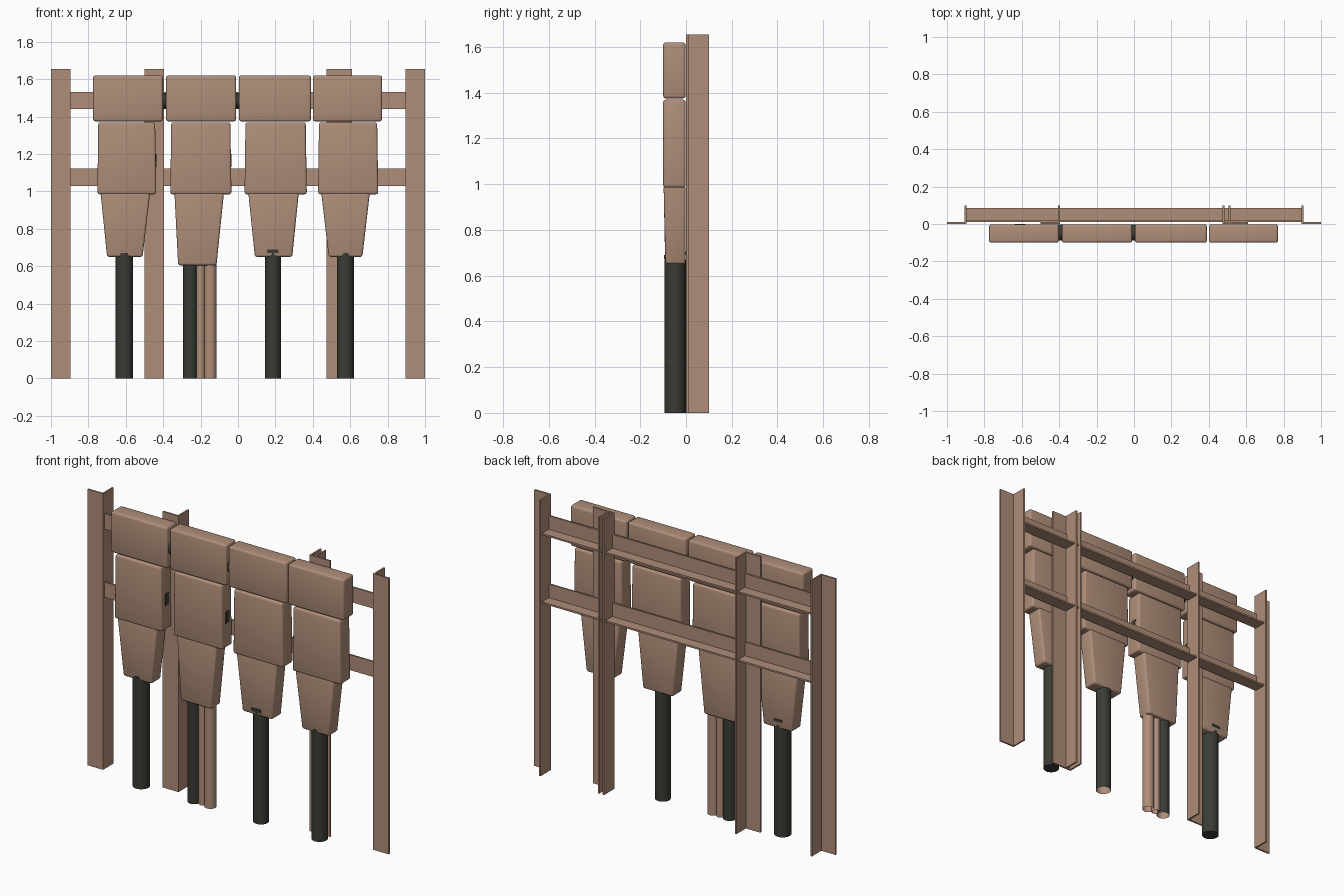
import bpy, bmesh, math
from mathutils import Matrix

if "Cube" in bpy.data.objects:
    bpy.data.objects.remove(bpy.data.objects["Cube"])


def material(name, rgb):
    m = bpy.data.materials.new(name)
    m.diffuse_color = (*rgb, 1)
    m.use_nodes = True
    m.node_tree.nodes["Principled BSDF"].inputs["Base Color"].default_value = m.diffuse_color
    return m


BROWN = material("warm_brown", (0.43, 0.27, 0.19))
DARK = material("charcoal", (0.042, 0.045, 0.035))


def finish(bm, name, mat, smooth=True):
    bmesh.ops.recalc_face_normals(bm, faces=bm.faces[:])
    mesh = bpy.data.meshes.new(name)
    bm.to_mesh(mesh)
    bm.free()
    ob = bpy.data.objects.new(name, mesh)
    bpy.context.collection.objects.link(ob)
    mesh.materials.append(mat)
    if smooth:
        bpy.ops.object.select_all(action='DESELECT')
        ob.select_set(True)
        bpy.context.view_layer.objects.active = ob
        bpy.ops.object.shade_smooth_by_angle(angle=math.radians(35))
    return ob


def prism(name, profile, start, end, axis, mat=BROWN):
    """Extrude a closed 2D profile: (x, y) along z, or (y, z) along x."""
    bm = bmesh.new()
    place = (lambda p, t: (p[0], p[1], t)) if axis == 'z' else (lambda p, t: (t, p[0], p[1]))
    face = bm.faces.new([bm.verts.new(place(p, start)) for p in profile])
    out = bmesh.ops.extrude_face_region(bm, geom=[face])
    verts = [g for g in out['geom'] if isinstance(g, bmesh.types.BMVert)]
    d = end - start
    bmesh.ops.translate(bm, verts=verts, vec=(0, 0, d) if axis == 'z' else (d, 0, 0))
    return finish(bm, name, mat, False)


def block(name, bottom, top, z0, z1, bevel=0.012, mat=BROWN):
    """Rounded, optionally tapered block; bottom/top are (x0, x1, y0, y1)."""
    bm = bmesh.new()
    bmesh.ops.create_cube(bm, size=2)
    for v in bm.verts:
        r = top if v.co.z > 0 else bottom
        v.co = (r[1] if v.co.x > 0 else r[0], r[3] if v.co.y > 0 else r[2],
                z1 if v.co.z > 0 else z0)
    if bevel:
        bmesh.ops.bevel(bm, geom=bm.edges[:], offset=bevel, segments=3,
                        profile=0.5, affect='EDGES')
    return finish(bm, name, mat)


def pipe(name, x, y, r, z0, z1, mat, capped):
    bm = bmesh.new()
    bmesh.ops.create_cone(bm, cap_ends=capped, segments=32, radius1=r, radius2=r, depth=z1 - z0,
                          matrix=Matrix.Translation((x, y, (z0 + z1) / 2)))
    return finish(bm, name, mat)


# Angle-iron posts: front flange plus a web running back
T = 0.01


def post(name, web, direction, width=0.105):
    s = direction
    prism(name, [(web, 0), (web + s * width, 0), (web + s * width, T),
                 (web + s * T, T), (web + s * T, 0.1), (web, 0.1)], 0, 1.655, 'z')


post("left_post", -0.895, -1)
post("middle_left_post", -0.395, -1)
post("middle_right_post_a", 0.473, 1, 0.1)
post("middle_right_post_b", 0.505, 1)
post("right_post", 0.895, 1)

# Angle-iron rails with a ledge at the back
for name, z in (("lower_rail", 1.03), ("upper_rail", 1.44)):
    prism(name, [(0.011, z), (0.085, z), (0.085, z + T), (0.021, z + T),
                 (0.021, z + 0.092), (0.011, z + 0.092)], -0.9, 0.9, 'x')

# Four cabinets: top box, middle box and tapered cable shroud
F, B = -0.1, -0.002
units = [  # top box x, middle box x, shroud top x, shroud bottom x, shroud base z
    ((-0.775, -0.402), (-0.75, -0.44), (-0.735, -0.47), (-0.7, -0.51), 0.65),
    ((-0.385, -0.01), (-0.36, -0.038), (-0.34, -0.075), (-0.32, -0.115), 0.605),
    ((0.005, 0.39), (0.037, 0.365), (0.055, 0.325), (0.09, 0.29), 0.65),
    ((0.4, 0.77), (0.43, 0.747), (0.445, 0.705), (0.485, 0.665), 0.65),
]
for i, (a, m, st, sb, zb) in enumerate(units, 1):
    block(f"top_box_{i}", (*a, F, B), (*a, F, B), 1.375, 1.62)
    block(f"middle_box_{i}", (m[0] - 0.002, m[1] + 0.003, F, B),
          (m[0] + 0.003, m[1] - 0.003, F, B), 0.985, 1.37)
    block(f"shroud_{i}", (*sb, -0.09, B), (*st, -0.098, B), zb, 0.995)

# Dark cable pipes, two of them open with a brown lining
for i, (x, r, z, is_open) in enumerate([(-0.608, 0.047, 0.67, False), (-0.257, 0.037, 0.63, True),
                                        (0.187, 0.043, 0.67, True), (0.575, 0.045, 0.67, False)], 1):
    pipe(f"cable_pipe_{i}", x, -0.048, r, 0, z, DARK, not is_open)
    if is_open:
        pipe(f"cable_pipe_lining_{i}", x, -0.048, r - 0.002, 0, z, BROWN, False)

# Slim brown pipes beside the second cable
pipe("slim_pipe_1", -0.2, -0.045, 0.024, 0, 0.63, BROWN, False)
pipe("slim_pipe_2", -0.148, -0.05, 0.033, 0, 0.63, BROWN, False)

# Dark links between top boxes
for i, x in enumerate((-0.394, -0.0025), 1):
    bm = bmesh.new()
    bmesh.ops.create_cone(bm, cap_ends=True, segments=24, radius1=0.042, radius2=0.042, depth=0.06,
                          matrix=Matrix.Translation((x, -0.045, 1.485))
                          @ Matrix.Rotation(math.pi / 2, 4, 'Y'))
    finish(bm, f"box_link_{i}", DARK)

# Small dark fittings on box sides and shrouds
for i, x in enumerate((-0.441, -0.039), 1):
    r = (x - 0.01, x + 0.004, -0.065, -0.03)
    block(f"side_fitting_{i}", r, r, 1.13, 1.2, 0)
r = (0.155, 0.217, -0.096, -0.085)
block("front_clip", r, r, 0.672, 0.69, 0, DARK)
for n in ("side_fitting_1", "side_fitting_2"):
    bpy.data.objects[n].data.materials[0] = DARK
r = (-0.64, -0.58, -0.008, 0.001)
block("back_clip", r, r, 0.69, 0.705, 0, DARK)
